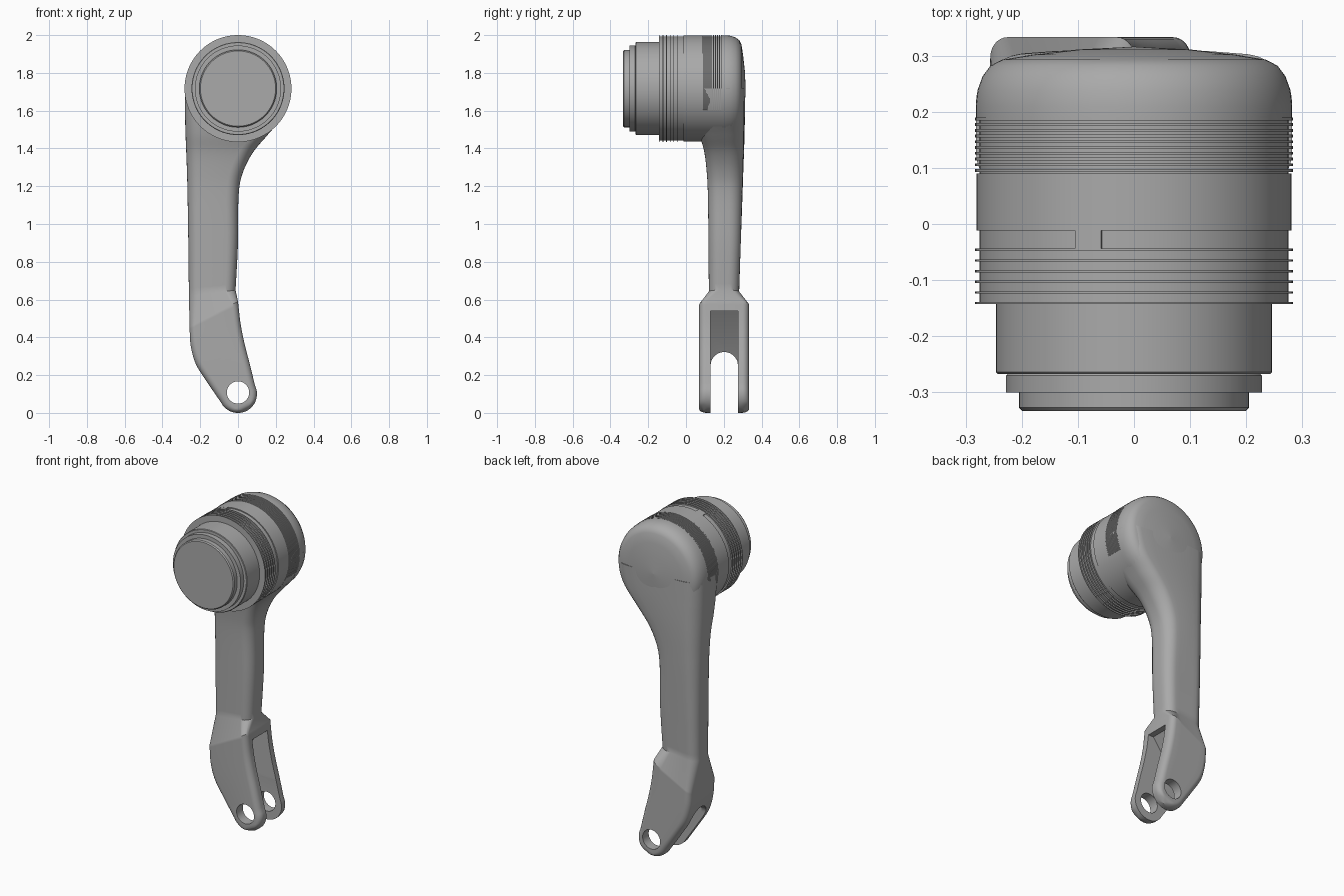
import bpy, bmesh, math
from mathutils import Vector

if "Cube" in bpy.data.objects:
    bpy.data.objects.remove(bpy.data.objects["Cube"])

grey = bpy.data.materials.new("mid_grey")
grey.use_nodes = True
COLOUR = (0.4, 0.4, 0.4, 1)
grey.diffuse_color = COLOUR
grey.node_tree.nodes["Principled BSDF"].inputs["Base Color"].default_value = COLOUR

HUB_Z, HUB_R = 1.717, 0.283


def finish(bm, name):
    bmesh.ops.recalc_face_normals(bm, faces=bm.faces)
    mesh = bpy.data.meshes.new(name)
    bm.to_mesh(mesh)
    bm.free()
    mesh.materials.append(grey)
    ob = bpy.data.objects.new(name, mesh)
    bpy.context.collection.objects.link(ob)
    return ob


def activate(ob):
    bpy.ops.object.select_all(action='DESELECT')
    ob.select_set(True)
    bpy.context.view_layer.objects.active = ob


def smooth(ob, angle=30):
    activate(ob)
    bpy.ops.object.shade_smooth_by_angle(angle=math.radians(angle))


def skin(rings, name, loop=False):
    """Bridge equal rings of points; close the ends unless looped."""
    bm = bmesh.new()
    rows = [[bm.verts.new(p) for p in ring] for ring in rings]
    n = len(rows[0])
    for a, b in zip(rows, rows[1:] + rows[:1] if loop else rows[1:]):
        for i in range(n):
            j = (i + 1) % n
            bm.faces.new((a[i], a[j], b[j], b[i]))
    if not loop:
        bm.faces.new(rows[0])
        bm.faces.new(rows[-1])
    return finish(bm, name)


def turned(profile, name, start=0, end=360):
    """Revolve a closed (radius, y) profile about the hub axis, 0 is up."""
    full = end - start == 360
    steps = max(3, round((end - start) / 3))
    rings = []
    for k in range(steps if full else steps + 1):
        t = math.radians(start + (end - start) * k / steps)
        rings.append([(r * math.sin(t), y, HUB_Z + r * math.cos(t)) for r, y in profile])
    ob = skin(rings, name, full)
    smooth(ob)
    return ob


def band(r0, r1, y0, y1, name, start=0, end=360):
    return turned([(r0, y0), (r1, y0), (r1, y1), (r0, y1)], name, start, end)


def prism(points, offset, name):
    """Extrude a polygon by an offset vector."""
    far = [Vector(p) + Vector(offset) for p in points]
    return skin([points, far], name)


def cut(ob, cutter):
    cutter.hide_render = True
    mod = ob.modifiers.new("cut", 'BOOLEAN')
    mod.operation = 'DIFFERENCE'
    mod.solver = 'EXACT'
    mod.object = cutter
    activate(ob)
    bpy.ops.object.modifier_apply(modifier=mod.name)
    bpy.data.objects.remove(cutter)


# Hub: stepped front, recessed bands and crowned back
C = 0.001
turned([(C, -.333), (.199, -.333), (.205, -.327), (.205, -.3), (.228, -.3), (.228, -.27),
        (.225, -.267), (.243, -.267), (.246, -.264), (.246, -.143), (.275, -.143),
        (.275, -.012), (.281, -.012), (.281, .09), (.275, .09), (.275, .19), (.282, .19),
        (.282, .21), (.279, .238), (.27, .263), (.256, .282), (.235, .293),
        (.18, .302), (.1, .311), (C, .316)], "hub")

# Thin cooling fins round the front half
for k in range(6):
    y = -.143 + k * .019
    band(.26, HUB_R, y, y + .004, "front_fin")

# Bridge across the recess near the top
band(.26, .281, -.046, -.012, "recess_bridge", -22, -12)

# Grip ribs over the upper arc, plain wall below
for k in range(10):
    y = .093 + k * .0102
    band(.26, HUB_R, y, y + .005, "grip_rib", -114, 114)
band(.26, .2815, .09, .19, "grip_plain_wall", 114, 246)


# Arm stations: left x, left z, right x, right z, front y, back y, corner radius
upper = [(-.282, 1.717, .282, 1.717, .05, .312, .08), (-.281, 1.6, .245, 1.58, .055, .312, .08),
         (-.278, 1.48, .16, 1.475, .072, .31, .08), (-.274, 1.38, .08, 1.38, .097, .307, .075),
         (-.27, 1.27, .025, 1.27, .11, .303, .07), (-.267, 1.15, .003, 1.15, .116, .299, .065),
         (-.263, .9, 0, .9, .119, .29, .06), (-.26, .62, -.013, .65, .121, .281, .055)]
fork = [(-.256, .455, .0, .59, .07, .333, .035), (-.251, .36, .014, .47, .07, .333, .035),
        (-.224, .26, .035, .365, .07, .333, .035), (-.165, .165, .062, .26, .07, .333, .035),
        (-.09, .055, .09, .145, .07, .333, .035)]


def spline(stations, sub=5):
    """Catmull-Rom through the stations."""
    out = []
    last = len(stations) - 1
    for i in range(last):
        a, b, c, d = (stations[min(max(j, 0), last)] for j in range(i - 1, i + 3))
        for s in range(sub):
            t = s / sub
            out.append(tuple(
                q + .5 * t * (r - p + t * (2 * p - 5 * q + 4 * r - w + t * (3 * (q - r) + w - p)))
                for p, q, r, w in zip(a, b, c, d)))
    return out + [stations[-1]]


def section(s):
    """Rounded rectangle between the left and right points, back crowned near the hub."""
    xl, zl, xr, zr, y0, y1, rad = s
    left, right = Vector((xl, 0, zl)), Vector((xr, 0, zr))
    width = (right - left).length
    rad = min(rad, width * .49)
    crown = .018 * min(max((zl - .9) / .7, 0), 1)
    flat = []
    for cx, cy, a0 in ((width - rad, y1 - rad, 0), (rad, y1 - rad, 90),
                       (rad, y0 + rad, 180), (width - rad, y0 + rad, 270)):
        for k in range(8):
            a = math.radians(a0 + 90 * k / 7)
            flat.append((cx + rad * math.cos(a), cy + rad * math.sin(a)))
        if a0 == 0:
            flat += [(width - rad - (width - 2 * rad) * k / 6, y1) for k in range(1, 6)]
    ring = []
    for u, y in flat:
        f = u / width
        if y > (y0 + y1) / 2:
            y -= crown * (2 * f - 1) ** 2
        ring.append(left.lerp(right, f) + Vector((0, y, 0)))
    return ring


# Rounded lug end closing the fork
lug = []
for k in range(1, 10):
    t = math.radians(k * 9.7)
    side, down = .1006 * math.cos(t), .1006 * math.sin(t)
    px, pz, dx, dz = .894, .447, .447, -.894
    mx, mz = down * dx, .1 + down * dz
    tuck = .025 * max(0, math.sin(t) - .8) / .2
    lug.append((mx - side * px, mz - side * pz, mx + side * px, mz + side * pz,
                .07 + tuck, .333 - tuck, .035))

arm = skin([section(s) for s in spline(upper) + spline(fork) + lug], "arm_and_fork")

# Pocket with a sloping floor, opened by an arch on the far side
pocket = [(.3, .54), (-.03, .54), (-.12, .42), (-.2, .28), (-.15, -.1), (.3, -.1)]
cut(arm, prism([(x, .13, z) for x, z in pocket], (0, .145, 0), "pocket_cutter"))
arch = [(-.4, .275, -.1), (-.4, .13, -.1)]
arch += [(-.4, .2025 - .0725 * math.cos(math.radians(a)), .25 + .0725 * math.sin(math.radians(a)))
         for a in range(0, 181, 12)]
cut(arm, prism(arch, (.8, 0, 0), "arch_cutter"))

# Pin hole through both lugs
hole = [(.059 * math.cos(math.radians(a)), -.1, .108 + .059 * math.sin(math.radians(a)))
        for a in range(0, 360, 10)]
cut(arm, prism(hole, (0, .6, 0), "pin_hole_cutter"))
smooth(arm, 32)
